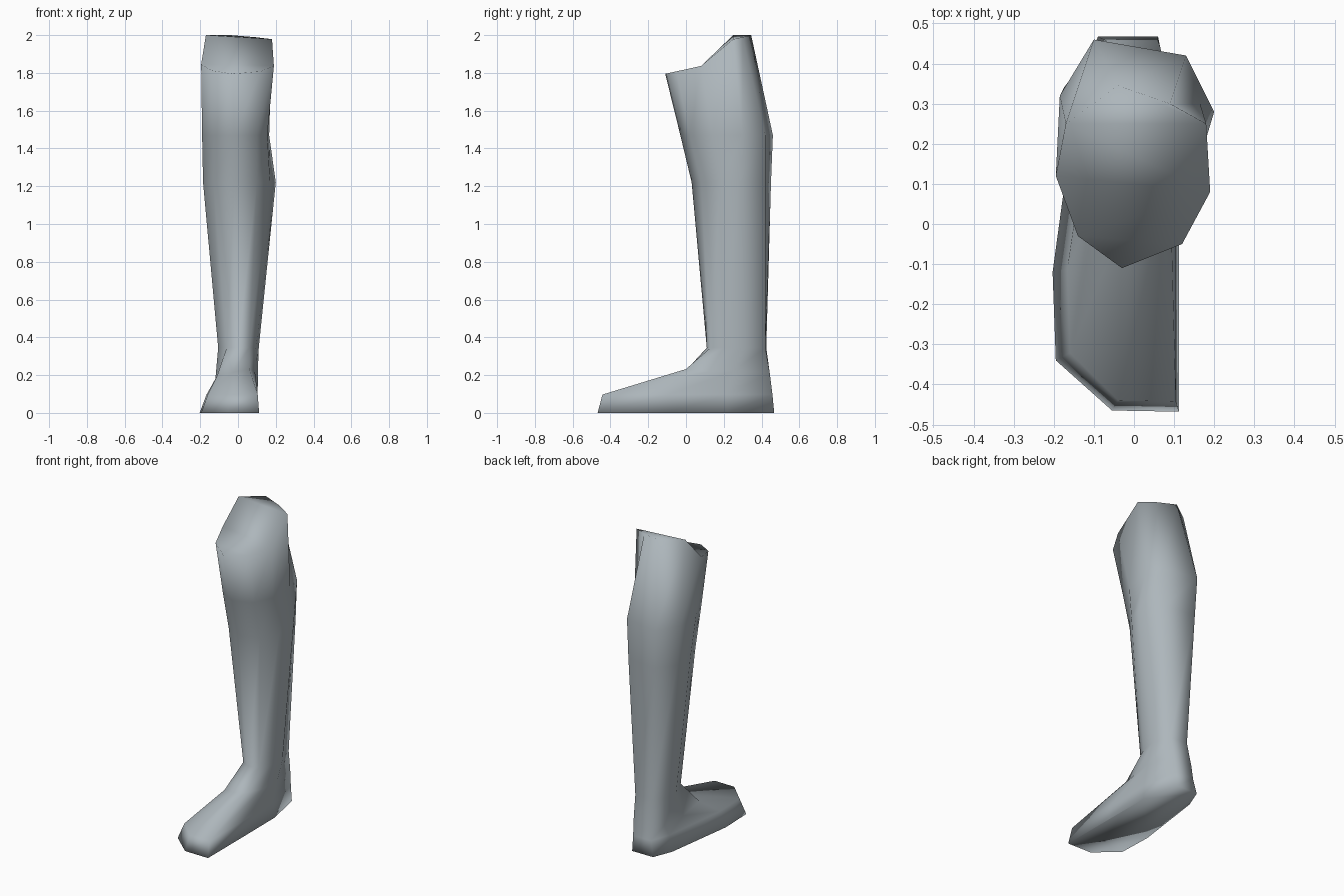
import bpy, bmesh

if "Cube" in bpy.data.objects:
    bpy.data.objects.remove(bpy.data.objects["Cube"])

# One flat colour
mat = bpy.data.materials.new("blue_grey")
mat.diffuse_color = (0.42, 0.47, 0.50, 1)
mat.use_nodes = True
mat.node_tree.nodes["Principled BSDF"].inputs["Base Color"].default_value = mat.diffuse_color

# Nine-point cross-sections, anticlockwise from the front (x, y)
rim = [(-.03, -.11), (.12, -.05), (.19, .08), (.18, .25), (.09, .30),
       (-.04, .345), (-.17, .25), (-.195, .12), (-.14, -.03)]
upper_calf = [(-.02, -.03), (.10, .02), (.155, .14), (.165, .30), (.13, .42),
              (-.10, .46), (-.185, .32), (-.19, .17), (-.13, .03)]
calf = [(-.02, .03), (.10, .08), (.17, .18), (.20, .28), (.12, .42),
        (-.09, .45), (-.175, .34), (-.185, .22), (-.13, .09)]
ankle = [(0, .11), (.06, .13), (.095, .20), (.11, .30), (.07, .42),
         (-.05, .425), (-.10, .36), (-.105, .25), (-.06, .14)]
instep = [(-.03, -.01), (.06, 0), (.09, .12), (.105, .25), (.065, .443),
          (-.07, .443), (-.11, .38), (-.12, .20), (-.11, .02)]
sole = [(-.055, -.465), (.112, -.468), (.112, -.10), (.11, .22), (.06, .467),
        (-.09, .467), (-.14, .34), (-.203, -.12), (-.195, -.34)]


def rim_height(x, y):
    """Top is low at the front, steps up to the back and dips to the right."""
    if y < .13:
        return 1.795 + .22 * (y + .11)
    return 2.0 - .12 * max(0, x)


bm = bmesh.new()


def ring(points, z):
    return [bm.verts.new((x, y, z(x, y) if callable(z) else z)) for x, y in points]


toe_top = [(x * .86 + .008, y * (.945 if y < 0 else .98)) for x, y in sole]
rings = [ring(sole, 0), ring(toe_top, .097), ring(instep, lambda x, y: .20 + .2 * x + (.02 if y < .1 else 0)),
         ring(ankle, .345), ring(calf, 1.22), ring(upper_calf, 1.47), ring(rim, rim_height)]

# Skin the leg and foot
for a, b in zip(rings, rings[1:]):
    for i in range(9):
        j = (i + 1) % 9
        bm.faces.new((a[i], a[j], b[j], b[i]))

# Flat sole, and stepped top of the leg
bm.faces.new(rings[0][::-1])
top = rings[-1]
for ids in ((7, 8, 0, 1, 2), (2, 3, 6, 7), (3, 4, 5, 6)):
    bm.faces.new([top[i] for i in ids])

bmesh.ops.recalc_face_normals(bm, faces=bm.faces)
for f in bm.faces:
    f.smooth = True
mesh = bpy.data.meshes.new("lower_leg_and_foot")
bm.to_mesh(mesh)
bm.free()
mesh.materials.append(mat)
leg = bpy.data.objects.new("lower_leg_and_foot", mesh)
bpy.context.collection.objects.link(leg)
